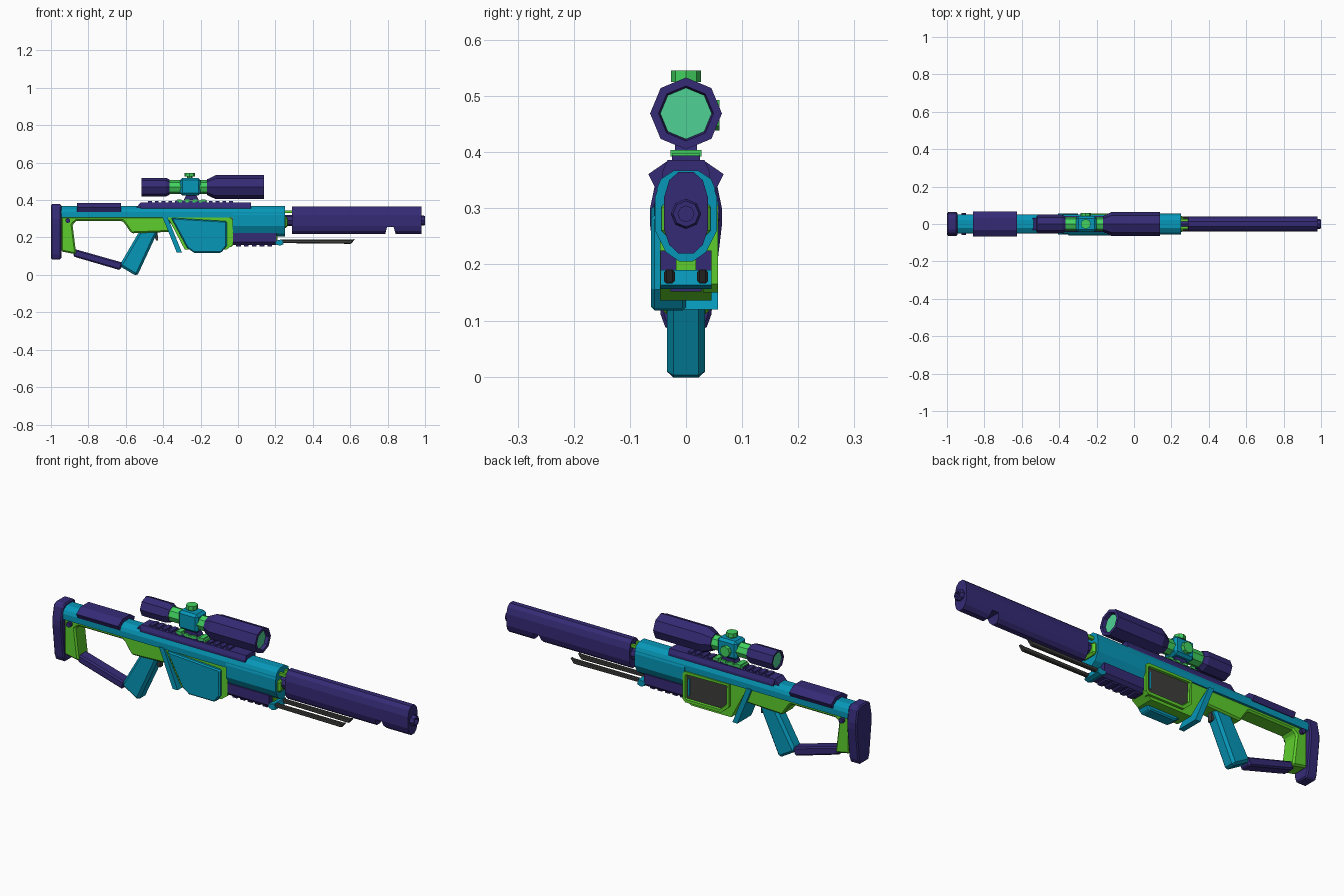
import bpy, bmesh, math
from mathutils import Vector

if "Cube" in bpy.data.objects:
    bpy.data.objects.remove(bpy.data.objects["Cube"], do_unlink=True)


def material(name, r, g, b):
    m = bpy.data.materials.new(name)
    m.use_nodes = True
    m.diffuse_color = (r, g, b, 1)
    m.node_tree.nodes["Principled BSDF"].inputs["Base Color"].default_value = (r, g, b, 1)
    return m


PURPLE = material("dark purple", .035, .024, .18)
TEAL = material("teal", .002, .31, .48)
GREEN = material("leaf green", .11, .62, .025)
MINT = material("mint green", .055, .65, .115)
LENS = material("lens green", .08, .64, .30)
GREY = material("dark grey", .047, .047, .045)


def finish(name, bm, mat, bevel=0):
    bmesh.ops.recalc_face_normals(bm, faces=bm.faces)
    mesh = bpy.data.meshes.new(name)
    bm.to_mesh(mesh)
    bm.free()
    mesh.materials.append(mat)
    ob = bpy.data.objects.new(name, mesh)
    bpy.context.collection.objects.link(ob)
    if bevel:
        mod = ob.modifiers.new("chamfer", "BEVEL")
        mod.width, mod.segments = bevel, 1
        mod.limit_method, mod.angle_limit = "ANGLE", math.radians(50)
    return ob


def extrude(pts, move):
    bm = bmesh.new()
    face = bm.faces.new([bm.verts.new(p) for p in pts])
    new = bmesh.ops.extrude_face_region(bm, geom=[face])["geom"]
    bmesh.ops.translate(bm, vec=move, verts=[v for v in new if isinstance(v, bmesh.types.BMVert)])
    return bm


def side_shape(name, pts, y0, y1, mat, bevel=0):
    """Side outline (x, z) pushed through y."""
    return finish(name, extrude([(x, y0, z) for x, z in pts], (0, y1 - y0, 0)), mat, bevel)


def section(name, half, x0, x1, mat, bevel=0):
    """Half cross-section (y, z), mirrored and pushed along x."""
    ring = half + [(-y, z) for y, z in reversed(half) if y > 0]
    return finish(name, extrude([(x0, y, z) for y, z in ring], (x1 - x0, 0, 0)), mat, bevel)


def box(name, x0, x1, y0, y1, z0, z1, mat, bevel=0):
    return side_shape(name, [(x0, z0), (x1, z0), (x1, z1), (x0, z1)], y0, y1, mat, bevel)


def lathe(name, profile, origin, axis, mat, sides=8):
    """Rings (distance, radius) around an axis, with capped ends."""
    bm = bmesh.new()
    turn = Vector((0, 0, 1)).rotation_difference(Vector(axis))
    rings = []
    for d, r in profile:
        angles = [2 * math.pi * i / sides for i in range(sides)]
        rings.append([bm.verts.new(Vector(origin) + turn @ Vector((r * math.cos(a), r * math.sin(a), d)))
                      for a in angles])
    for a, b in zip(rings, rings[1:]):
        for i in range(sides):
            j = (i + 1) % sides
            bm.faces.new((a[i], a[j], b[j], b[i]))
    bm.faces.new(rings[0])
    bm.faces.new(rings[-1])
    return finish(name, bm, mat)


X, Y, Z = (1, 0, 0), (0, 1, 0), (0, 0, 1)

# Main body: thin upper beam at the rear, deep fore-end at the front
section("upper_body", [(.022, .367), (.045, .352), (.052, .335), (.052, .306)], -.95, .25, TEAL)
section("fore_end", [(.022, .366), (.045, .351), (.055, .32), (.055, .26), (.036, .222), (.012, .205)],
        -.03, .25, TEAL)

# Butt pad, cheek rest and stock bolts
section("butt_pad", [(.03, .378), (.05, .368), (.064, .30), (.064, .27), (.045, .11), (.035, .083)],
        -1, -.945, PURPLE, .006)
section("cheek_rest", [(.032, .385), (.067, .361), (.055, .337), (.04, .337)], -.86, -.625, PURPLE)
lathe("stock_bolt", [(-.06, .013), (.06, .013)], (-.91, 0, .29), Y, PURPLE)

# Skeleton stock
side_shape("stock_frame",
           [(-.945, .312), (-.36, .312), (-.36, .23), (-.57, .222), (-.615, .287), (-.865, .287),
            (-.885, .27), (-.865, .11), (-.945, .125)], -.043, .043, GREEN, .008)
side_shape("stock_strut", [(-.88, .14), (-.615, .065), (-.63, .025), (-.88, .098)], -.03, .03, PURPLE, .007)

# Grip and trigger
side_shape("grip", [(-.52, .245), (-.425, .24), (-.54, -.008), (-.635, .048)], -.034, .034, TEAL, .012)
side_shape("trigger", [(-.465, .235), (-.43, .235), (-.428, .185), (-.438, .185)], -.012, .012, GREY)

# Magazine housing
side_shape("magazine_housing", [(-.378, .312), (-.05, .312), (-.028, .295), (-.028, .16), (-.06, .136),
                                (-.285, .136)], -.046, .045, GREEN)

# Window frame on the left side, with a recessed grey plate
frame = extrude([(x, .03, z) for x, z in
                 [(-.28, .306), (-.035, .306), (-.02, .292), (-.02, .165), (-.035, .15), (-.235, .15),
                  (-.28, .19)]], (0, .027, 0))
bmesh.ops.recalc_face_normals(frame, faces=frame.faces)
outer = [f for f in frame.faces if f.calc_center_median().y > .056]
bmesh.ops.inset_region(frame, faces=outer, thickness=.016, depth=0)
bmesh.ops.inset_region(frame, faces=outer, thickness=.003, depth=-.01)
for f in outer:
    f.material_index = 1
finish("window_frame", frame, GREEN).data.materials.append(GREY)
box("window_catch", -.055, -.045, .04, .05, .185, .27, TEAL)

side_shape("housing_brace", [(-.405, .312), (-.378, .312), (-.3, .12), (-.328, .12)], -.055, .057, TEAL)
side_shape("side_panel", [(-.358, .305), (-.06, .287), (-.06, .155), (-.09, .118), (-.235, .118),
                          (-.272, .145)], -.062, 0, TEAL, .006)

# Under-barrel handguard with ridges and a green core at its open front
section("handguard", [(.045, .225), (.045, .175), (.03, .16)], -.03, .205, PURPLE)
box("handguard_core", .2, .212, -.018, .018, .18, .215, GREEN)
for i in range(5):
    x = -.01 + i * .042
    box("handguard_ridge", x, x + .025, -.028, .028, .152, .165, PURPLE)

# Folded bipod
side_shape("bipod_clip", [(.2, .182), (.235, .19), (.243, .163), (.222, .156), (.2, .165)],
           -.045, .045, TEAL)
for s in (-1, 1):
    y = s * .0295
    side_shape("bipod_leg", [(.225, .188), (.605, .188), (.625, .192), (.605, .166), (.225, .17)],
               y - .0095, y + .0095, GREY, .004)

# Barrel shroud with a notch below the muzzle
shroud = section("barrel_shroud", [(.013, .365), (.03, .35), (.039, .32), (.039, .262), (.03, .235),
                                   (.013, .219)], .29, .98, PURPLE)
cutter = side_shape("notch_cutter", [(.783, .2), (.797, .257), (.832, .257), (.848, .2)], -.1, .1, PURPLE)
cut = shroud.modifiers.new("notch", "BOOLEAN")
cut.operation, cut.solver, cut.object = "DIFFERENCE", "EXACT", cutter
bpy.context.view_layer.objects.active = shroud
bpy.ops.object.modifier_apply(modifier="notch")
bpy.data.objects.remove(cutter, do_unlink=True)
lathe("muzzle", [(.97, .027), (.992, .027), (1, .023), (1, .014), (.975, .014)], (0, 0, .29), X, PURPLE)

# Barrel root between body and shroud
lathe("inner_barrel", [(.2, .03), (.3, .03)], (0, 0, .29), X, PURPLE)
box("barrel_collar", .24, .265, -.044, .044, .25, .312, GREEN, .01)
for y in (-.02, .02):
    box("gas_rod", .24, .3, y - .007, y + .007, .33, .345, GREEN)

# Top rail and its teeth
section("top_rail", [(.033, .386), (.042, .365), (.042, .35)], -.52, .07, PURPLE)
side_shape("rail_ramp", [(-.55, .355), (-.52, .386), (-.5, .386), (-.5, .355)], -.033, .033, PURPLE)
for i in range(13):
    x = -.48 + i * .036
    box("rail_tooth", x, x + .02, -.025, .025, .38, .394, PURPLE)

# Scope mount
box("mount_base", -.335, -.165, -.025, .025, .385, .398, MINT)
for i in range(4):
    x = -.325 + i * .042
    box("mount_clamp", x, x + .024, -.028, .028, .392, .404, MINT)
side_shape("mount_post", [(-.29, .4), (-.21, .4), (-.225, .43), (-.275, .43)], -.02, .02, PURPLE)

# Scope tube, bell, eyepiece and lenses
CENTER = (0, 0, .469)
lathe("scope_tube", [(-.4, .037), (-.14, .037)], CENTER, X, MINT)
lathe("eyepiece", [(-.5, .04), (-.515, .04), (-.515, .05), (-.385, .05), (-.365, .04)], CENTER, X, PURPLE)
lathe("rear_lens", [(-.508, .04), (-.502, .04)], CENTER, X, LENS)
lathe("scope_bell", [(-.165, .042), (-.12, .064), (.14, .064), (.14, .049), (.12, .045)], CENTER, X, PURPLE)
lathe("front_lens", [(.115, .046), (.123, .046)], CENTER, X, LENS)
box("scope_turret_block", -.31, -.2, -.042, .042, .425, .518, TEAL, .012)

# Adjustment knobs on top and left
for name, origin, axis, start, end in (("top_knob", (-.258, 0, .469), Z, .04, .077),
                                       ("side_knob", (-.258, 0, .466), Y, .035, .06)):
    lathe(name, [(start, .015), (end - .021, .015), (end - .021, .027), (end, .027)], origin, axis, MINT)
